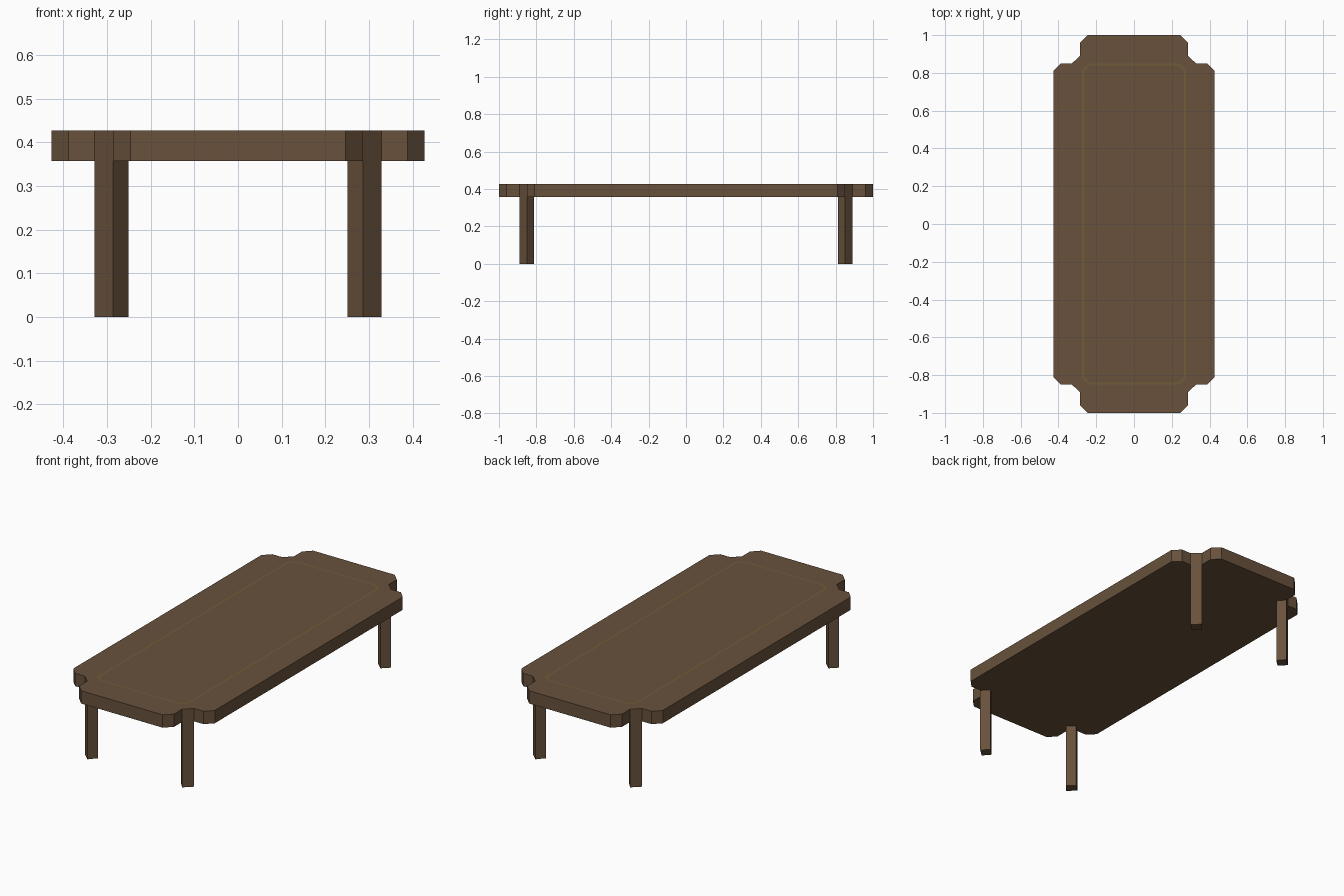
import bpy, bmesh

if "Cube" in bpy.data.objects:
    bpy.data.objects.remove(bpy.data.objects["Cube"])


def material(name, rgb):
    m = bpy.data.materials.new(name)
    m.diffuse_color = (*rgb, 1)
    m.use_nodes = True
    m.node_tree.nodes["Principled BSDF"].inputs["Base Color"].default_value = m.diffuse_color
    return m


wood = material("brown wood", (0.138, 0.083, 0.045))
inlay = material("olive gold inlay", (0.16, 0.11, 0.04))


def prism(name, outline, z0, z1, mat):
    """Extrude a flat outline from z0 to z1."""
    bm = bmesh.new()
    face = bm.faces.new([bm.verts.new((x, y, z0)) for x, y in outline])
    ext = bmesh.ops.extrude_face_region(bm, geom=[face], use_keep_orig=True)
    for v in ext["geom"]:
        if isinstance(v, bmesh.types.BMVert):
            v.co.z = z1
    bmesh.ops.recalc_face_normals(bm, faces=bm.faces)
    mesh = bpy.data.meshes.new(name)
    bm.to_mesh(mesh)
    bm.free()
    mesh.materials.append(mat)
    ob = bpy.data.objects.new(name, mesh)
    bpy.context.collection.objects.link(ob)
    return ob


def four_corners(corner, shift=0.0):
    """Mirror one corner's points into a closed outline."""
    right = corner + [(x, -y) for x, y in reversed(corner)]
    left = [(-x, y) for x, y in reversed(right)]
    return [(x + shift, y) for x, y in right + left]


# Tabletop with notched, chamfered corners
prism("tabletop", four_corners([(0.246, 1.0), (0.286, 0.96), (0.286, 0.89),
                                (0.329, 0.85), (0.388, 0.85), (0.427, 0.81)]),
      0.357, 0.427, wood)

# Diamond-section legs, flush with the notches
for sx, side in ((-1, "left"), (1, "right")):
    for sy, end in ((-1, "front"), (1, "back")):
        pts = [(0.329, 0.85), (0.286, 0.89), (0.251, 0.85), (0.290, 0.813)]
        prism(f"{end}_{side}_leg", [(sx * x, sy * y) for x, y in pts],
              0.0, 0.357, wood)

# Thin inlaid line around the top
outer = four_corners([(0.238, 0.850), (0.275, 0.818)])
inner = four_corners([(0.234, 0.840), (0.265, 0.813)])
bm = bmesh.new()
a = [bm.verts.new((x, y, 0.4275)) for x, y in outer]
b = [bm.verts.new((x, y, 0.4275)) for x, y in inner]
for i in range(len(a)):
    j = (i + 1) % len(a)
    bm.faces.new((a[j], a[i], b[i], b[j]))
bmesh.ops.recalc_face_normals(bm, faces=bm.faces)
bm.normal_update()
for f in bm.faces:
    if f.normal.z < 0:
        f.normal_flip()
mesh = bpy.data.meshes.new("inlay_line")
bm.to_mesh(mesh)
bm.free()
mesh.materials.append(inlay)
bpy.context.collection.objects.link(bpy.data.objects.new("inlay_line", mesh))
